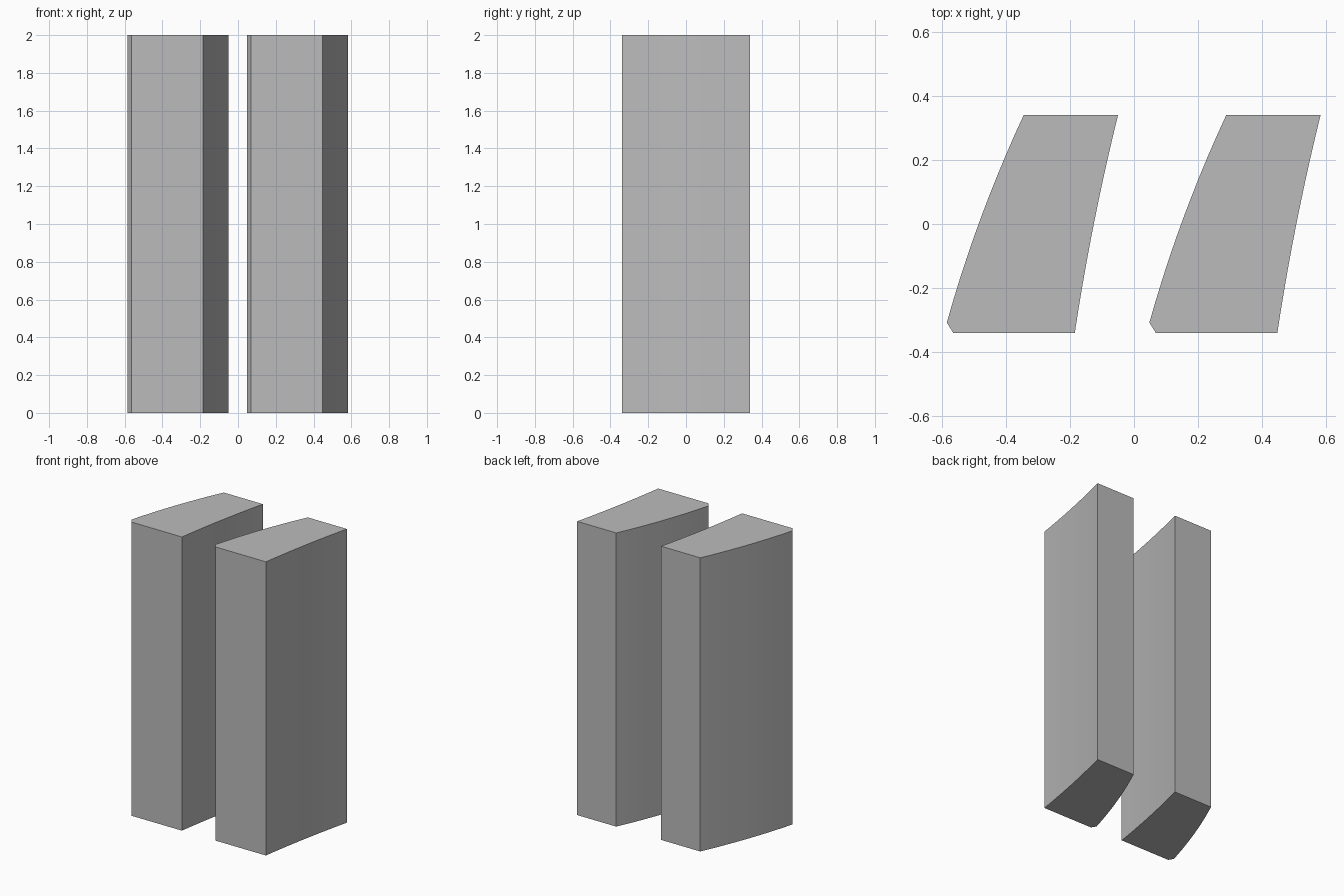
import bpy
import bmesh
from mathutils import Vector

cube = bpy.data.objects.get("Cube")
if cube:
    bpy.data.objects.remove(cube, do_unlink=True)

HEIGHT = 2.0
SPACING = 0.633
SEGMENTS = 10

# Single plain grey
grey = bpy.data.materials.new("plain_grey")
grey.use_nodes = True
colour = (0.5, 0.5, 0.5, 1.0)
grey.diffuse_color = colour
grey.node_tree.nodes["Principled BSDF"].inputs["Base Color"].default_value = colour


def bowed_edge(start, end, sag):
    """Points along a shallow curve, bulging sideways by sag towards -x."""
    a, b = Vector(start), Vector(end)
    d = (b - a).normalized()
    side = Vector((-d.y, d.x))
    if side.x > 0:
        side = -side
    steps = [i / SEGMENTS for i in range(SEGMENTS + 1)]
    return [a.lerp(b, t) + side * (4 * sag * t * (1 - t)) for t in steps]


# Slanted footprint: bowed right side, flat back, bowed left side, small front bevel
outline = bowed_edge((-0.185, -0.34), (-0.05, 0.34), 0.008)
outline += bowed_edge((-0.345, 0.34), (-0.585, -0.308), 0.014)
outline.append(Vector((-0.565, -0.34)))


def block(name, offset):
    bm = bmesh.new()
    base = bm.faces.new([bm.verts.new((p.x + offset, p.y, 0)) for p in outline])
    grown = bmesh.ops.extrude_face_region(bm, geom=[base], use_keep_orig=True)
    top = [g for g in grown["geom"] if isinstance(g, bmesh.types.BMVert)]
    bmesh.ops.translate(bm, verts=top, vec=(0, 0, HEIGHT))
    bmesh.ops.recalc_face_normals(bm, faces=bm.faces)
    mesh = bpy.data.meshes.new(name)
    bm.to_mesh(mesh)
    bm.free()
    mesh.materials.append(grey)
    obj = bpy.data.objects.new(name, mesh)
    bpy.context.collection.objects.link(obj)


# Matching pair of upright blocks
block("right_block", 0)
block("left_block", SPACING)
